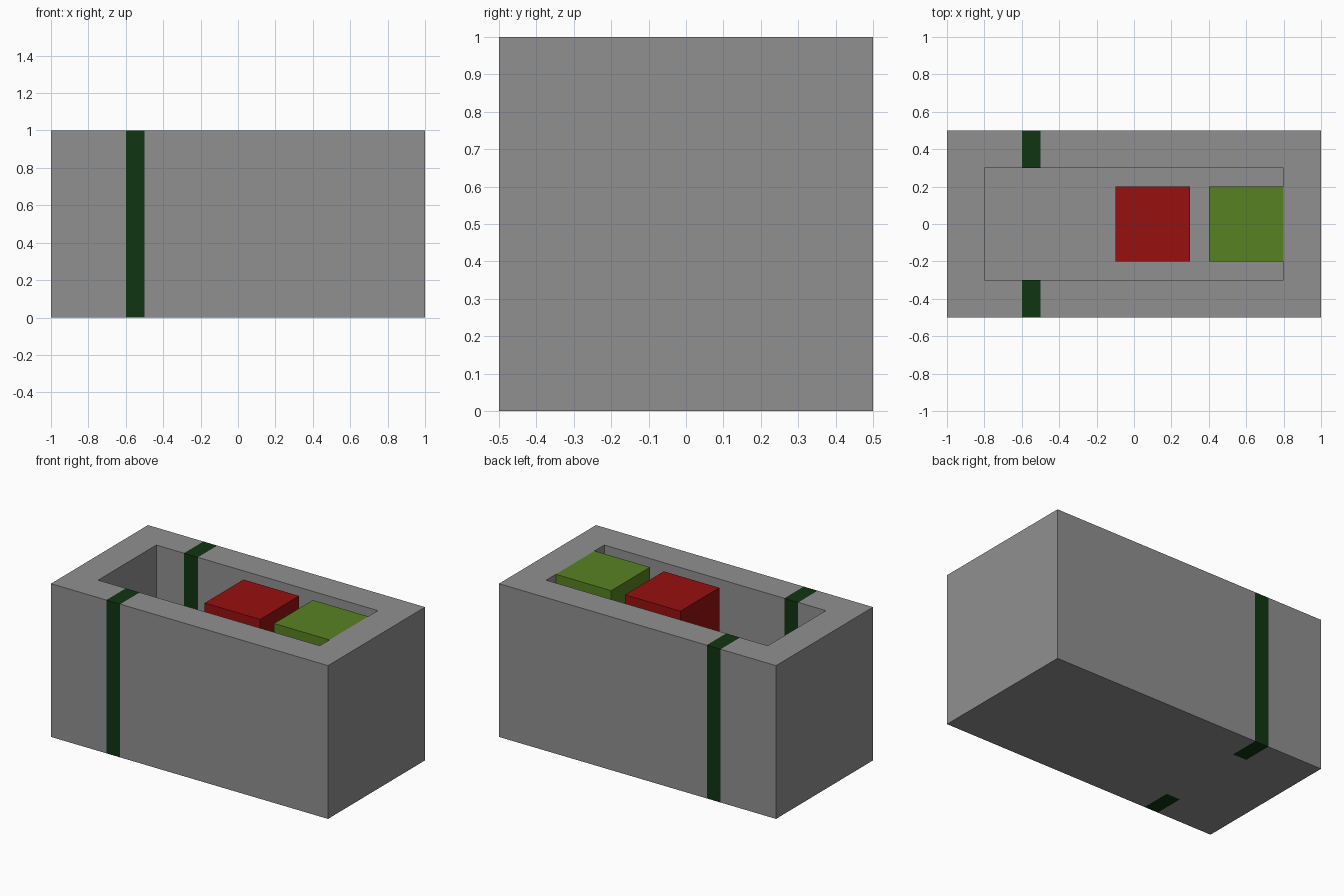
import bpy
import bmesh
from mathutils import Matrix, Vector

if "Cube" in bpy.data.objects:
    bpy.data.objects.remove(bpy.data.objects["Cube"], do_unlink=True)


def material(name, rgb):
    mat = bpy.data.materials.new(name)
    mat.use_nodes = True
    color = (*rgb, 1.0)
    mat.diffuse_color = color
    mat.node_tree.nodes["Principled BSDF"].inputs["Base Color"].default_value = color
    return mat


grey = material("grey", (0.28, 0.28, 0.28))
dark_green = material("dark green", (0.005, 0.035, 0.006))
red = material("red", (0.31, 0.005, 0.005))
lime = material("olive green", (0.096, 0.222, 0.016))

FLOOR = 0.2  # height of the cavity floor


def add_box(bm, lo, hi):
    lo, hi = Vector(lo), Vector(hi)
    matrix = Matrix.Translation((lo + hi) / 2) @ Matrix.Diagonal((*(hi - lo), 1))
    bmesh.ops.create_cube(bm, size=1, matrix=matrix)


def finish(name, bm, materials):
    bmesh.ops.recalc_face_normals(bm, faces=bm.faces[:])
    mesh = bpy.data.meshes.new(name)
    bm.to_mesh(mesh)
    bm.free()
    for mat in materials:
        mesh.materials.append(mat)
    obj = bpy.data.objects.new(name, mesh)
    bpy.context.collection.objects.link(obj)
    return obj


def in_opening(face):
    c = face.calc_center_median()
    return abs(c.x) < 0.79 and abs(c.y) < 0.29 and c.z > 0.99


# Hollow body: a block cut along the opening and the stripe edges
bm = bmesh.new()
add_box(bm, (-1, -0.5, 0), (1, 0.5, 1))
cuts = [((x, 0, 0), (1, 0, 0)) for x in (-0.8, -0.6, -0.5, 0.8)]
cuts += [((0, y, 0), (0, 1, 0)) for y in (-0.3, 0.3)]
for point, normal in cuts:
    bmesh.ops.bisect_plane(bm, geom=bm.verts[:] + bm.edges[:] + bm.faces[:],
                           plane_co=point, plane_no=normal)

# Sink the opening to the cavity floor
top = [f for f in bm.faces if in_opening(f)]
new = bmesh.ops.extrude_face_region(bm, geom=top)["geom"]
bmesh.ops.translate(bm, vec=(0, 0, FLOOR - 1),
                    verts=[v for v in new if isinstance(v, bmesh.types.BMVert)])
lids = [f for f in bm.faces if in_opening(f)]
if lids:
    bmesh.ops.delete(bm, geom=lids, context="FACES")

# Stripe running around both long walls
for face in bm.faces:
    c = face.calc_center_median()
    if -0.6 < c.x < -0.5 and abs(c.y) > 0.29:
        face.material_index = 1
finish("hollow_body", bm, [grey, dark_green])

# Two blocks standing in the cavity
for name, x, mat in (("middle_block", -0.1, red), ("end_block", 0.4, lime)):
    bm = bmesh.new()
    add_box(bm, (x, -0.2, FLOOR), (x + 0.4, 0.2, 1))
    finish(name, bm, [mat])
